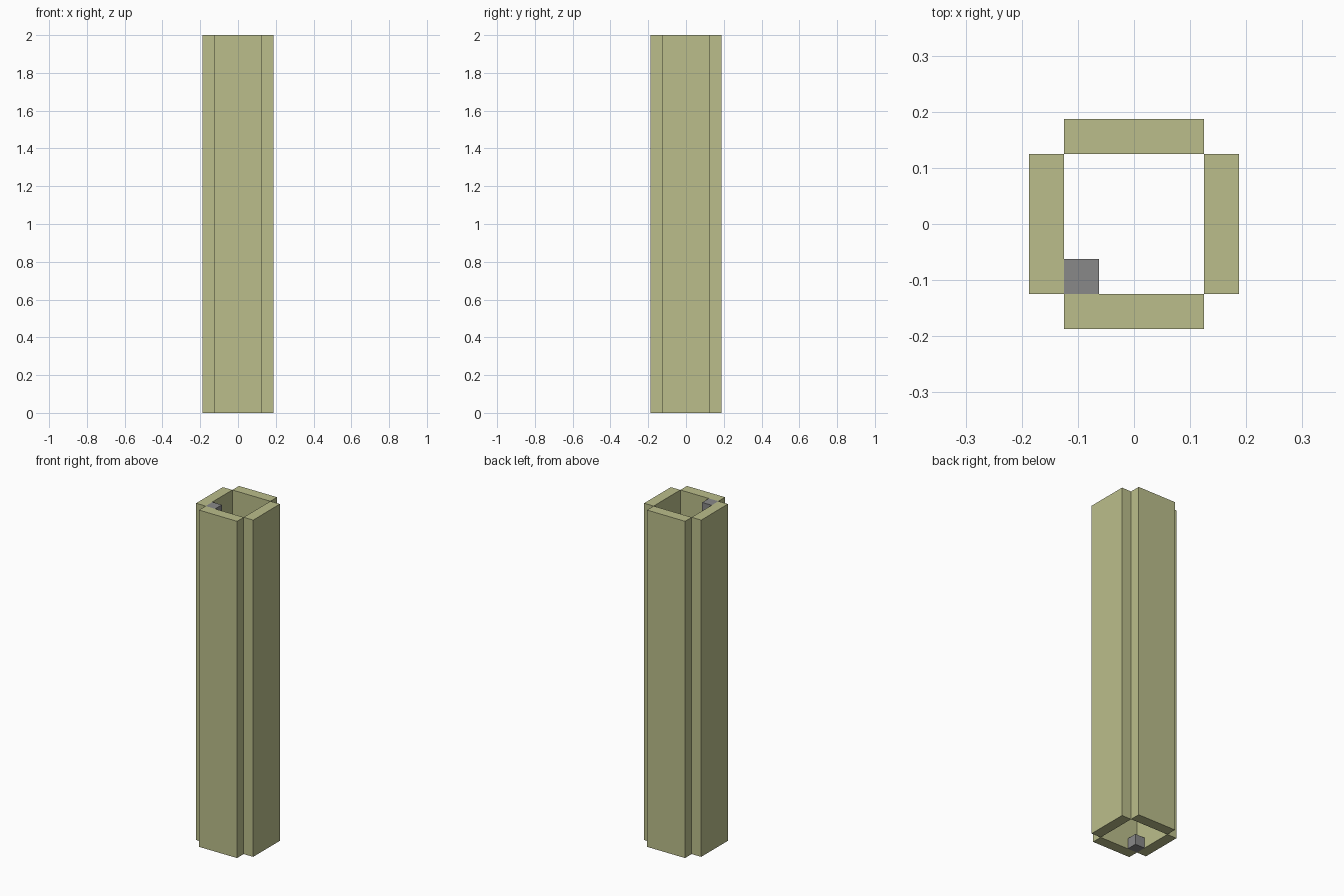
import bpy
from math import pi
from mathutils import Matrix

default = bpy.data.objects.get("Cube")
if default:
    bpy.data.objects.remove(default, do_unlink=True)

HEIGHT = 2.0
UNIT = HEIGHT / 32      # wall thickness and block size
SPAN = 4 * UNIT         # wall width and shaft opening


def material(name, color):
    mat = bpy.data.materials.new(name)
    mat.use_nodes = True
    mat.diffuse_color = color
    mat.node_tree.nodes["Principled BSDF"].inputs["Base Color"].default_value = color
    return mat


def box(name, size, center, mat, turn=0.0):
    """Box placed at center, then turned about the vertical axis."""
    bpy.ops.mesh.primitive_cube_add(size=1)
    obj = bpy.context.object
    obj.name = name
    place = Matrix.Translation(center) @ Matrix.Diagonal((*size, 1))
    obj.data.transform(Matrix.Rotation(turn, 4, "Z") @ place)
    obj.data.materials.append(mat)
    return obj


olive = material("pale olive", (0.497, 0.515, 0.258, 1))
grey = material("mid grey", (0.246, 0.246, 0.246, 1))

# Four wall panels around an open square shaft
wall_offset = (SPAN + UNIT) / 2
for i, side in enumerate(("front", "left", "back", "right")):
    box(side + "_wall", (SPAN, UNIT, HEIGHT), (0, -wall_offset, HEIGHT / 2),
        olive, i * pi / 2)

# Small blocks in the front right inner corner, one at each end
corner = -(SPAN - UNIT) / 2
for end, z in (("bottom", UNIT / 2), ("top", HEIGHT - UNIT / 2)):
    box(end + "_corner_block", (UNIT, UNIT, UNIT), (corner, corner, z), grey)
